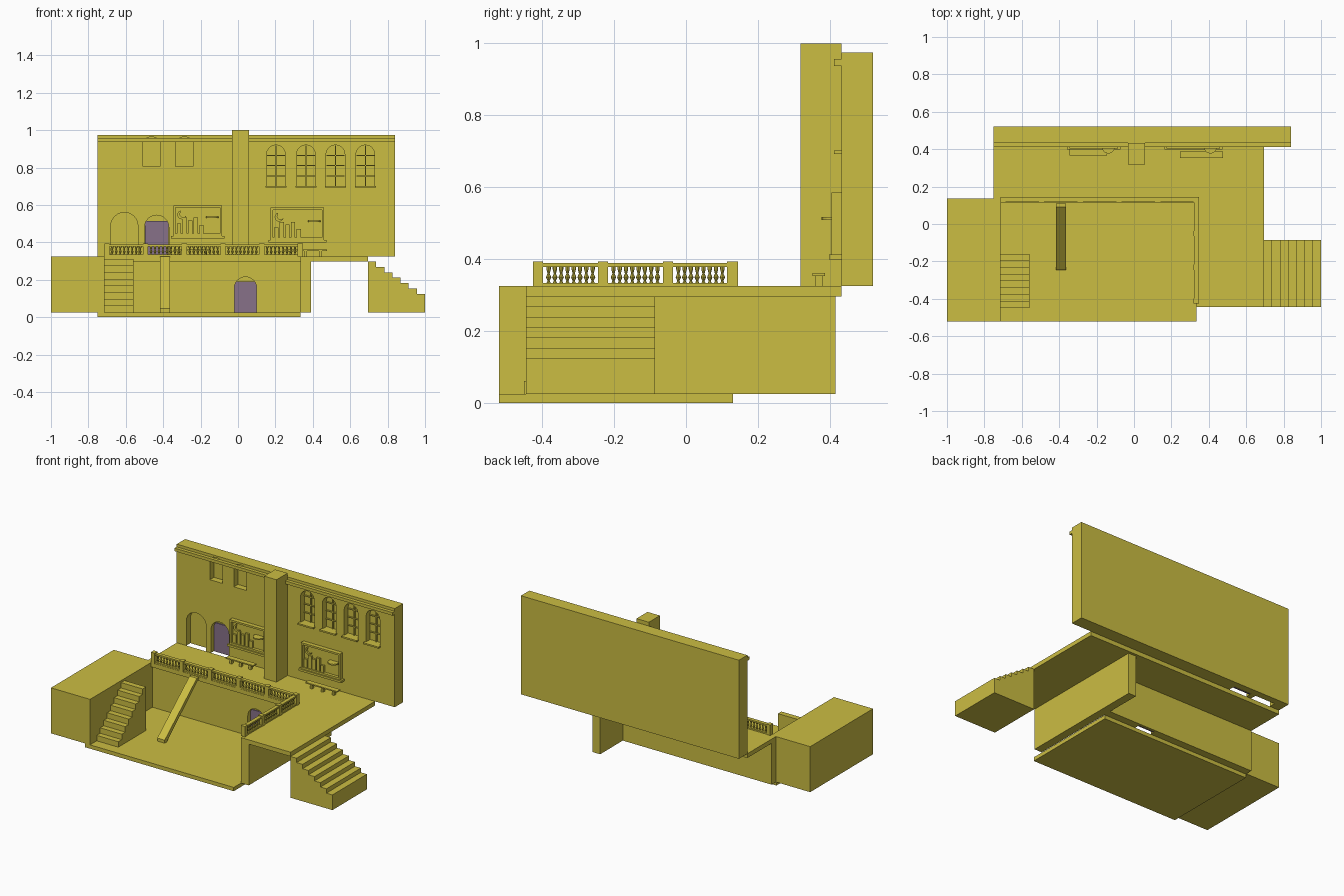
import bpy, bmesh, math
from mathutils import Vector

old = bpy.data.objects.get("Cube")
if old:
    bpy.data.objects.remove(old, do_unlink=True)


def material(name, rgb):
    m = bpy.data.materials.new(name)
    m.use_nodes = True
    m.diffuse_color = (*rgb, 1)
    m.node_tree.nodes["Principled BSDF"].inputs["Base Color"].default_value = (*rgb, 1)
    return m


STONE = material("mustard stone", (0.60, 0.51, 0.055))
DOOR = material("dusty purple", (0.245, 0.165, 0.25))


def finish(name, bm, mat=STONE):
    bmesh.ops.recalc_face_normals(bm, faces=bm.faces)
    me = bpy.data.meshes.new(name)
    bm.to_mesh(me)
    bm.free()
    me.materials.append(mat)
    ob = bpy.data.objects.new(name, me)
    bpy.context.scene.collection.objects.link(ob)
    return ob


def add_box(bm, x, y, z):
    vs = bmesh.ops.create_cube(bm, size=1)["verts"]
    for v in vs:
        v.co = [r[0] if c < 0 else r[1] for r, c in zip((x, y, z), v.co)]


def box(name, x, y, z, mat=STONE):
    bm = bmesh.new()
    add_box(bm, x, y, z)
    return finish(name, bm, mat)


def prism(name, pts, axis, a, b, mat=STONE):
    """Extrude an outline along x, y or z; pts hold the other two axes in order."""
    bm = bmesh.new()
    place = {"x": lambda p: (a, *p), "y": lambda p: (p[0], a, p[1]), "z": lambda p: (*p, a)}[axis]
    face = bm.faces.new([bm.verts.new(place(p)) for p in pts])
    new = bmesh.ops.extrude_face_region(bm, geom=[face])["geom"]
    move = Vector([b - a if axis == k else 0 for k in "xyz"])
    bmesh.ops.translate(bm, verts=[g for g in new if isinstance(g, bmesh.types.BMVert)], vec=move)
    return finish(name, bm, mat)


def arch(x0, x1, z0, z1, rise=None, n=12):
    """Outline of an arched opening."""
    r = (x1 - x0) / 2
    rise = rise or r
    top = [((x0 + x1) / 2 + r * math.cos(math.pi * i / n),
            z1 - rise + rise * math.sin(math.pi * i / n)) for i in range(n + 1)]
    return [(x0, z0), (x1, z0)] + top


def cut(target, outlines, y0, y1):
    for pts in outlines:
        cutter = prism("cutter", pts, "y", y0, y1)
        cutter.hide_render = True
        mod = target.modifiers.new("opening", "BOOLEAN")
        mod.operation, mod.solver, mod.object = "DIFFERENCE", "EXACT", cutter
        bpy.context.view_layer.objects.active = target
        bpy.ops.object.modifier_apply(modifier=mod.name)
        bpy.data.objects.remove(cutter, do_unlink=True)


# Ground floor, side block and upper terrace
box("courtyard_floor", (-0.75, 0.333), (-0.52, 0.13), (0, 0.025))
box("side_block", (-1, -0.715), (-0.52, 0.135), (0.025, 0.325))
prism("terrace_slab", [(-0.75, 0.115), (0.333, 0.115), (0.333, -0.445), (0.695, -0.445),
                       (0.695, 0.433), (-0.75, 0.433)], "z", 0.297, 0.325)
box("terrace_side_wall", (0.335, 0.39), (-0.445, 0.416), (0.025, 0.297))
lower = box("terrace_back_wall", (-0.75, 0.335), (0.13, 0.18), (0.025, 0.297))
cut(lower, [arch(-0.02, 0.10, 0, 0.215)], 0.1, 0.165)
box("lower_door", (-0.018, 0.098), (0.155, 0.163), (0.025, 0.19), DOOR)

# Tall back wall with recessed openings
WALL = 0.433
wall = box("main_wall", (-0.75, 0.84), (WALL, 0.52), (0.325, 0.975))
windows = [0.203, 0.363, 0.521, 0.681]
openings = [arch(c - 0.05, c + 0.05, 0.70, 0.92) for c in windows]
openings += [arch(c - 0.046, c + 0.046, 0.805, 0.963, 0.025) for c in (-0.462, -0.287)]
openings += [arch(-0.68, -0.535, 0.30, 0.56), arch(-0.50, -0.37, 0.30, 0.545)]
cut(wall, openings, 0.40, 0.475)
box("upper_door", (-0.498, -0.372), (0.463, 0.473), (0.325, 0.515), DOOR)
box("cornice", (-0.75, 0.84), (0.411, WALL), (0.937, 0.957))
box("chimney_pillar", (-0.032, 0.058), (0.318, WALL), (0.325, 1.0))

# Window sills and glazing bars
for c in windows:
    box("window_sill", (c - 0.056, c + 0.056), (0.411, WALL), (0.692, 0.702))
    bars = bmesh.new()
    add_box(bars, (c - 0.003, c + 0.003), (0.465, 0.476), (0.70, 0.918))
    for z in (0.755, 0.81, 0.865):
        add_box(bars, (c - 0.048, c + 0.048), (0.466, 0.476), (z - 0.003, z + 0.003))
    finish("window_bars", bars)


# Stairs: stepped profiles with a solid base
def steps(start, end, low, high, n):
    run, rise = (end - start) / n, (high - low) / (n - 1)
    pts = [(start, 0.025)]
    for i in range(n):
        pts += [(start + run * i, low + rise * i), (start + run * (i + 1), low + rise * i)]
    return pts + [(end, 0.025)]


prism("outer_stairs", steps(1.0, 0.695, 0.125, 0.297, 7), "y", -0.445, -0.086)
prism("courtyard_stairs", steps(-0.45, -0.16, 0.061, 0.312, 8), "x", -0.715, -0.558)

# Sloping plank from terrace to courtyard
prism("ramp_plank", [(-0.245, 0.025), (-0.225, 0.025), (0.11, 0.315), (0.11, 0.325), (0.09, 0.325),
                     (-0.245, 0.045)], "x", -0.417, -0.363)


# Balustrades: posts, rails and turned balusters
PROFILE = [(0.006, 0.333), (0.003, 0.340), (0.0075, 0.350), (0.003, 0.360), (0.006, 0.372), (0.006, 0.380)]


def lathe(bm, x, y, sides=8):
    rings = [[bm.verts.new((x + r * math.cos(math.tau * k / sides),
                            y + r * math.sin(math.tau * k / sides), z)) for k in range(sides)]
             for r, z in PROFILE]
    for a, b in zip(rings, rings[1:]):
        for k in range(sides):
            bm.faces.new((a[k], a[(k + 1) % sides], b[(k + 1) % sides], b[k]))


def balustrade(name, start, end, panels, along_x, mid):
    rails, turned = bmesh.new(), bmesh.new()

    def piece(a, b, half, z):
        r, m = (a, b), (mid - half, mid + half)
        add_box(rails, *((r, m) if along_x else (m, r)), z)

    post = 0.028
    pitch = (end - start - post) / panels
    for i in range(panels + 1):
        p = start + pitch * i
        piece(p, p + post, 0.015, (0.325, 0.394))
        if i < panels:
            a, b = p + post, p + pitch
            piece(a, b, 0.012, (0.379, 0.389))
            piece(a, b, 0.012, (0.325, 0.334))
            for k in range(8):
                q = a + 0.015 + (b - a - 0.03) * k / 7
                lathe(turned, *((q, mid) if along_x else (mid, q)))
    finish(name + "_rails", rails)
    finish(name + "_balusters", turned)


balustrade("back_balustrade", -0.715, 0.348, 5, True, 0.129)
balustrade("side_balustrade", -0.425, 0.144, 3, False, 0.333)


# Framed skyline panels with a moon, a dish and a ledge
def panel(x0, x1, z0, z1):
    b = 0.012
    fr = bmesh.new()
    for xr, zr in (((x0, x1), (z0, z0 + b)), ((x0, x1), (z1 - b, z1)),
                   ((x0, x0 + b), (z0, z1)), ((x1 - b, x1), (z0, z1))):
        add_box(fr, xr, (0.405, WALL), zr)
    finish("panel_frame", fr)
    box("panel_back", (x0, x1), (0.425, WALL), (z0, z1))
    box("panel_ledge", (x0 - 0.012, x1 + 0.012), (0.397, WALL), (z0 - 0.014, z0))
    sky = bmesh.new()
    for i, h in enumerate((0.055, 0.085, 0.07, 0.085, 0.045)):
        x = x0 + 0.018 + i * 0.03
        add_box(sky, (x, x + 0.023), (0.412, 0.427), (z0 + b, z0 + b + h))
    finish("skyline_towers", sky)
    cx, cz, r = x0 + 0.045, z1 - 0.05, 0.024
    arcs = [(math.pi * (0.6 + 1.3 * i / 10)) for i in range(11)]
    outer = [(cx + r * math.cos(t), cz + r * math.sin(t)) for t in arcs]
    inner = [(cx + 0.007 + r * 0.72 * math.cos(t), cz + 0.004 + r * 0.72 * math.sin(t)) for t in arcs[1:-1]]
    prism("crescent_moon", outer + inner[::-1], "y", 0.415, 0.427)
    # Half-round dish projecting from the panel
    dx, dz = x1 - 0.052, z0 + 0.1
    half = [(dx + 0.034 * math.cos(math.pi * i / 10), 0.41 - 0.033 * math.sin(math.pi * i / 10)) for i in range(11)]
    prism("panel_dish", half + [(dx - 0.034, 0.427), (dx + 0.034, 0.427)], "z", dz - 0.004, dz + 0.004)


panel(-0.345, -0.085, 0.435, 0.597)
panel(0.175, 0.46, 0.413, 0.585)


# Low benches on the terrace
def bench(x0, x1, y0, y1):
    bm = bmesh.new()
    add_box(bm, (x0, x1), (y0, y1), (0.354, 0.362))
    for t in (0.15, 0.5, 0.85):
        x = x0 + (x1 - x0) * t
        add_box(bm, (x - 0.008, x + 0.008), (y0 + 0.008, y1 - 0.008), (0.325, 0.354))
    finish("bench", bm)


bench(-0.345, -0.145, 0.365, 0.40)
bench(0.245, 0.475, 0.352, 0.387)
